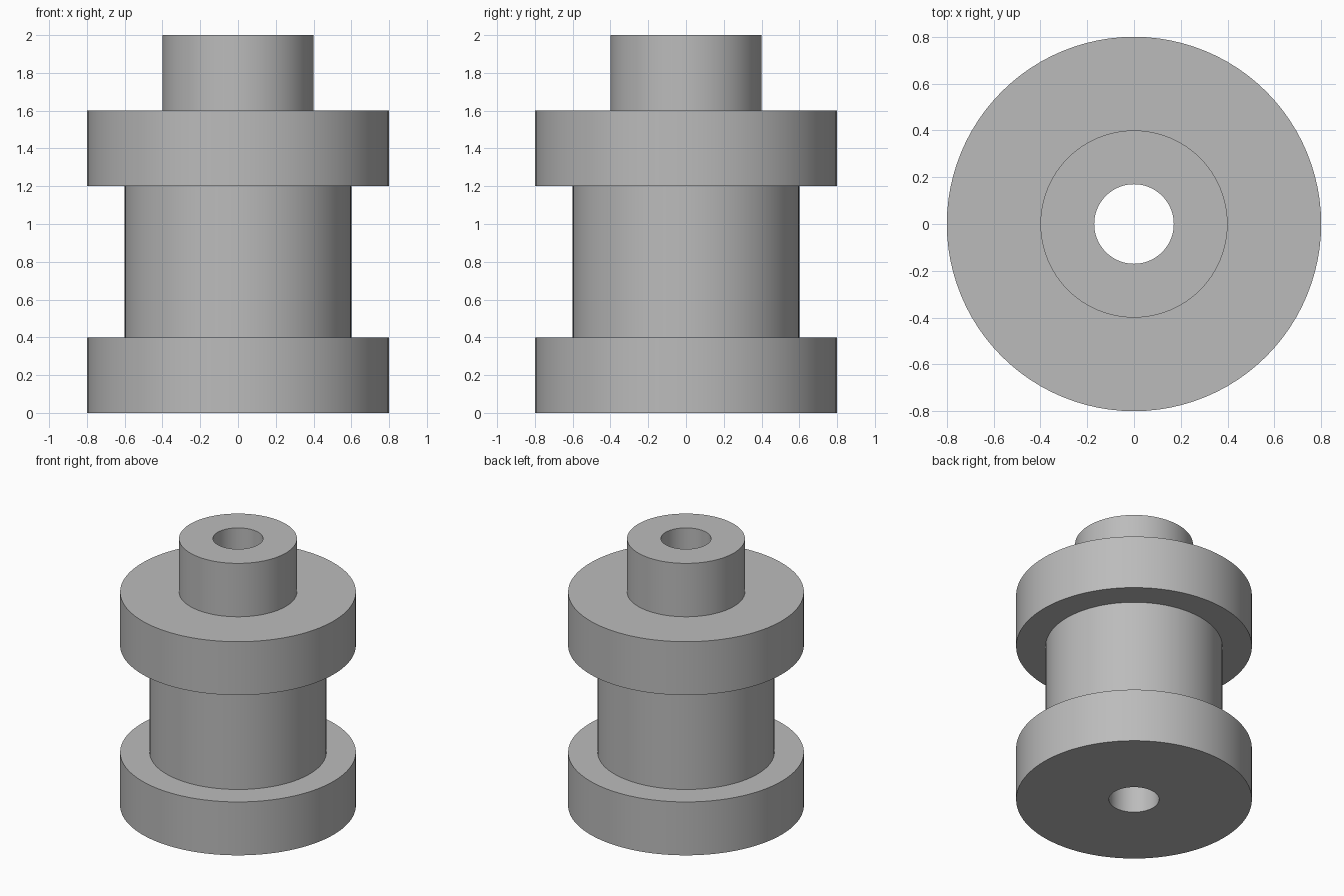
import bpy, bmesh, math

cube = bpy.data.objects.get("Cube")
if cube:
    bpy.data.objects.remove(cube, do_unlink=True)

# Plain grey material
grey = bpy.data.materials.new("plain_grey")
grey.use_nodes = True
colour = (0.5, 0.5, 0.5, 1)
grey.diffuse_color = colour
grey.node_tree.nodes["Principled BSDF"].inputs["Base Color"].default_value = colour

# Closed half section: bore, base flange, barrel, upper flange, neck
BORE, NECK, BARREL, FLANGE = 0.17, 0.4, 0.6, 0.8
section = [(BORE, 0), (FLANGE, 0), (FLANGE, 0.4), (BARREL, 0.4),
           (BARREL, 1.2), (FLANGE, 1.2), (FLANGE, 1.6), (NECK, 1.6),
           (NECK, 2), (BORE, 2)]

# Turn the section about the z axis
bm = bmesh.new()
verts = [bm.verts.new((r, 0, z)) for r, z in section]
edges = [bm.edges.new((v, verts[(i + 1) % len(verts)])) for i, v in enumerate(verts)]
bmesh.ops.spin(bm, geom=verts + edges, cent=(0, 0, 0), axis=(0, 0, 1),
               angle=math.tau, steps=96, use_merge=True)
bmesh.ops.remove_doubles(bm, verts=bm.verts, dist=1e-4)
bmesh.ops.recalc_face_normals(bm, faces=bm.faces)

mesh = bpy.data.meshes.new("flanged_spool")
bm.to_mesh(mesh)
bm.free()
mesh.materials.append(grey)
spool = bpy.data.objects.new("flanged_spool", mesh)
bpy.context.collection.objects.link(spool)

# Smooth round walls, crisp rims
bpy.ops.object.select_all(action="DESELECT")
spool.select_set(True)
bpy.context.view_layer.objects.active = spool
bpy.ops.object.shade_smooth_by_angle(angle=math.radians(30))
